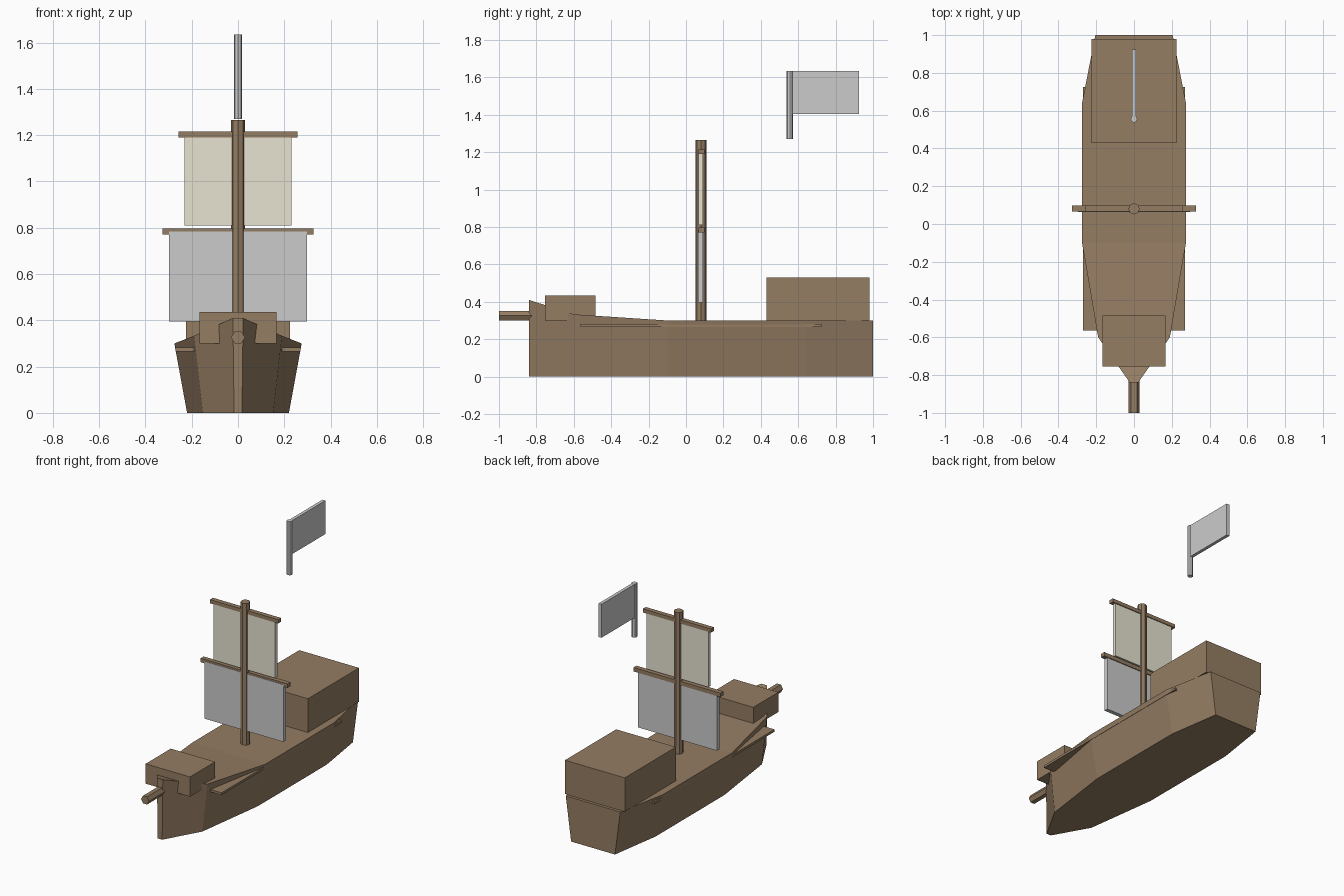
import bpy, bmesh, math

if "Cube" in bpy.data.objects:
    bpy.data.objects.remove(bpy.data.objects["Cube"])


def material(name, rgb):
    m = bpy.data.materials.new(name)
    m.diffuse_color = (*rgb, 1)
    m.use_nodes = True
    m.node_tree.nodes["Principled BSDF"].inputs["Base Color"].default_value = m.diffuse_color
    return m


wood = material("wood", (0.30, 0.205, 0.125))
cream = material("cream_cloth", (0.80, 0.77, 0.64))


def finish(bm, name, mat):
    bmesh.ops.recalc_face_normals(bm, faces=bm.faces)
    me = bpy.data.meshes.new(name)
    bm.to_mesh(me)
    bm.free()
    ob = bpy.data.objects.new(name, me)
    bpy.context.collection.objects.link(ob)
    if mat:
        me.materials.append(mat)
    return ob


def box(name, x, y, z, mat=None):
    """Box from (min, max) ranges."""
    bm = bmesh.new()
    bmesh.ops.create_cube(bm, size=1)
    for v in bm.verts:
        for i, (lo, hi) in enumerate((x, y, z)):
            v.co[i] = hi if v.co[i] > 0 else lo
    return finish(bm, name, mat)


def rod(name, start, length, r, sides, axis="Z", mat=None):
    """Prism starting at a point and running along +z or +y."""
    bm = bmesh.new()
    rings = []
    for d in (0, length):
        ring = []
        for i in range(sides):
            a = 2 * math.pi * i / sides
            u, w = r * math.cos(a), r * math.sin(a)
            off = (u, w, d) if axis == "Z" else (u, d, w)
            ring.append(bm.verts.new([s + o for s, o in zip(start, off)]))
        rings.append(ring)
        bm.faces.new(ring)
    for i in range(sides):
        j = (i + 1) % sides
        bm.faces.new((rings[0][i], rings[0][j], rings[1][j], rings[1][i]))
    return finish(bm, name, mat)


# Hull: stations of (y, half width at deck, half width at keel, deck height)
stations = [(-0.84, 0.022, 0.017, 0.41), (-0.60, 0.19, 0.152, 0.333),
            (-0.10, 0.275, 0.22, 0.30), (0.64, 0.275, 0.22, 0.30),
            (1.0, 0.205, 0.165, 0.30)]
bm = bmesh.new()
rings = [[bm.verts.new(p) for p in ((-t, y, h), (t, y, h), (b, y, 0), (-b, y, 0))]
         for y, t, b, h in stations]
for a, b in zip(rings, rings[1:]):
    for i in range(4):
        j = (i + 1) % 4
        bm.faces.new((a[i], a[j], b[j], b[i]))
bm.faces.new(rings[0])
bm.faces.new(rings[-1])
finish(bm, "hull", wood)

# Deck houses
box("aft_cabin", (-0.225, 0.225), (0.43, 0.98), (0.30, 0.53), wood)
box("forecastle", (-0.167, 0.167), (-0.755, -0.485), (0.30, 0.435), wood)

# Straight side planks
for side, s in (("left", -1), ("right", 1)):
    box("side_plank_" + side, sorted((s * 0.19, s * 0.271)), (-0.565, 0.725),
        (0.266, 0.282), wood)

# Spars
rod("mast", (0, 0.08, 0.30), 0.965, 0.03, 8, mat=wood)
rod("bowsprit", (0, -1.0, 0.326), 0.22, 0.03, 6, "Y", wood)
box("lower_yard", (-0.327, 0.327), (0.066, 0.098), (0.77, 0.797), wood)
box("upper_yard", (-0.257, 0.257), (0.066, 0.098), (1.19, 1.215), wood)

# Sails
box("lower_sail", (-0.297, 0.297), (0.064, 0.092), (0.395, 0.784))
box("upper_sail", (-0.232, 0.232), (0.068, 0.092), (0.81, 1.19), cream)

# Flag floating above the stern
rod("flag_pole", (0, 0.555, 1.27), 0.365, 0.018, 8)
box("flag", (-0.011, 0.011), (0.56, 0.925), (1.405, 1.633))
